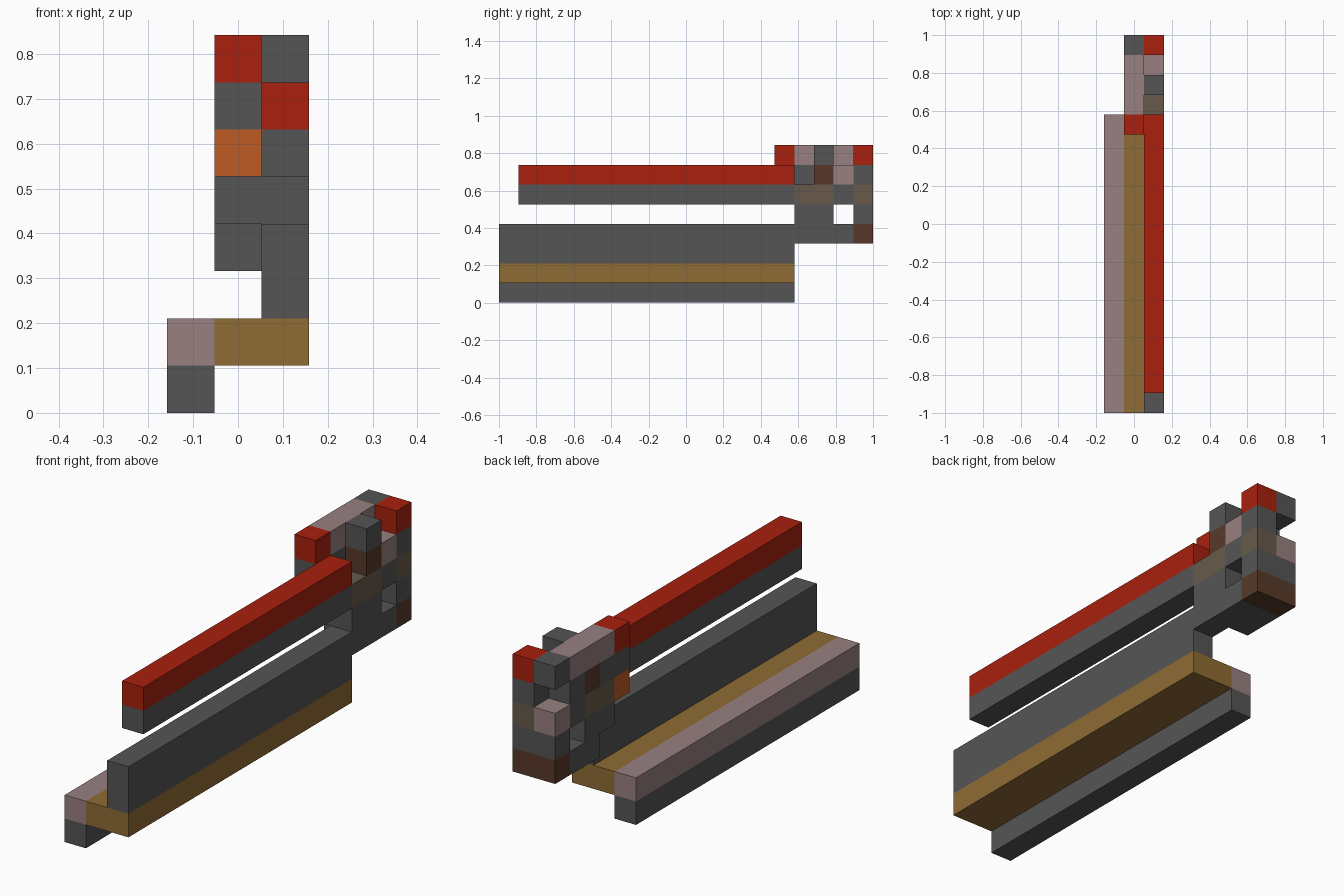
import bpy, bmesh
from mathutils import Matrix, Vector

default = bpy.data.objects.get("Cube")
if default:
    bpy.data.objects.remove(default, do_unlink=True)

UNIT = 2 / 19                       # edge of one block
SIZE = Vector((3, 19, 8))           # blocks along x, y, z


def linear(c):
    c /= 255
    return c / 12.92 if c <= 0.04045 else ((c + 0.055) / 1.055) ** 2.4


COLOURS = {
    "grey": (85, 85, 85),
    "red": (168, 32, 14),
    "mauve": (152, 128, 128),
    "gold": (143, 107, 52),
    "taupe": (104, 90, 76),
    "dark_brown": (88, 57, 42),
    "orange": (190, 91, 36),
}
materials = {}
for name, rgb in COLOURS.items():
    mat = bpy.data.materials.new(name)
    mat.use_nodes = True
    colour = (*[linear(c) for c in rgb], 1)
    mat.diffuse_color = colour
    mat.node_tree.nodes["Principled BSDF"].inputs["Base Color"].default_value = colour
    materials[name] = mat

LONG, TOP = (0, 14), (1, 14)        # lengths of the lower and upper beams
LEFT, MID, RIGHT = (2, 2), (1, 1), (0, 0)
BOTH = (1, 2)

# Each part is a list of block runs: colour, x range, y range, z range
PARTS = {
    "lower_beam": [
        ("grey", RIGHT, LONG, (0, 0)),
        ("mauve", RIGHT, LONG, (1, 1)),
        ("gold", BOTH, LONG, (1, 1)),
        ("grey", LEFT, LONG, (2, 3)),
    ],
    "upper_beam": [
        ("grey", LEFT, TOP, (5, 5)),
        ("red", LEFT, TOP, (6, 6)),
    ],
    # side bracket beside the rear end of the upper beam
    "bracket": [
        ("orange", MID, (14, 14), (5, 5)),
        ("grey", MID, (14, 14), (6, 6)),
        ("red", MID, (14, 14), (7, 7)),
    ],
    "rear_frame": [
        ("grey", LEFT, (15, 17), (3, 3)),
        ("grey", MID, (16, 17), (3, 3)),
        ("grey", BOTH, (15, 16), (4, 4)),
        ("taupe", BOTH, (15, 16), (5, 5)),
        ("grey", BOTH, (17, 17), (5, 5)),
        ("grey", MID, (15, 15), (6, 6)),
        ("dark_brown", BOTH, (16, 16), (6, 6)),
        ("grey", MID, (17, 17), (6, 6)),
        ("mauve", LEFT, (17, 17), (6, 6)),
        ("mauve", MID, (15, 17), (7, 7)),
        ("grey", LEFT, (16, 16), (7, 7)),
    ],
    "rear_post": [
        ("dark_brown", BOTH, (18, 18), (3, 3)),
        ("grey", BOTH, (18, 18), (4, 4)),
        ("mauve", MID, (18, 18), (5, 5)),
        ("taupe", LEFT, (18, 18), (5, 5)),
        ("grey", LEFT, (18, 18), (6, 6)),
        ("grey", MID, (18, 18), (7, 7)),
        ("red", LEFT, (18, 18), (7, 7)),
    ],
}


def cells(run):
    spans = [range(a, b + 1) for a, b in run[1:]]
    return [(x, y, z) for x in spans[0] for y in spans[1] for z in spans[2]]


filled = {c for runs in PARTS.values() for run in runs for c in cells(run)}


def build(name, runs):
    bm = bmesh.new()
    used = sorted({run[0] for run in runs})
    hidden = []
    for run in runs:
        for cell in cells(run):
            centre = Vector(cell) + Vector((0.5, 0.5, 0.5))
            centre -= Vector((SIZE.x / 2, SIZE.y / 2, 0))
            place = Matrix.Translation(centre * UNIT)
            verts = bmesh.ops.create_cube(bm, size=UNIT, matrix=place)["verts"]
            for face in {f for v in verts for f in v.link_faces}:
                face.material_index = used.index(run[0])
                face.normal_update()
                beside = tuple(c + round(n) for c, n in zip(cell, face.normal))
                if beside in filled:
                    hidden.append(face)
    # keep only the outer skin and merge flat areas of one colour
    bmesh.ops.delete(bm, geom=hidden, context="FACES")
    bmesh.ops.remove_doubles(bm, verts=bm.verts, dist=UNIT / 100)
    bmesh.ops.dissolve_limit(bm, angle_limit=0.01, verts=bm.verts,
                             edges=bm.edges, delimit={"MATERIAL"})
    mesh = bpy.data.meshes.new(name)
    bm.to_mesh(mesh)
    bm.free()
    for colour in used:
        mesh.materials.append(materials[colour])
    bpy.context.collection.objects.link(bpy.data.objects.new(name, mesh))


for part, runs in PARTS.items():
    build(part, runs)
